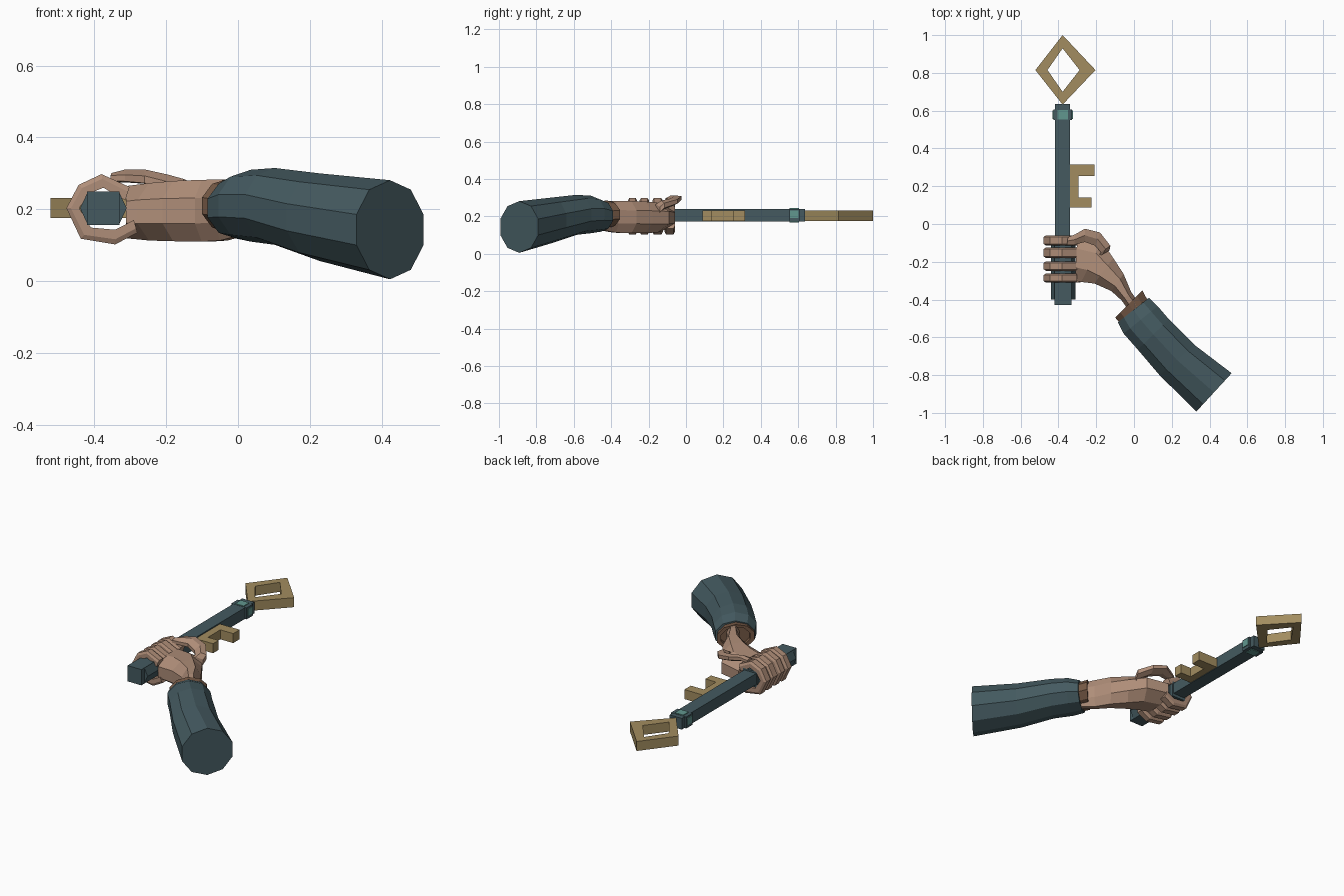
import bpy, bmesh, math
from mathutils import Vector

if "Cube" in bpy.data.objects:
    bpy.data.objects.remove(bpy.data.objects["Cube"], do_unlink=True)


def material(name, rgb):
    m = bpy.data.materials.new(name)
    m.use_nodes = True
    m.diffuse_color = (*rgb, 1)
    m.node_tree.nodes["Principled BSDF"].inputs["Base Color"].default_value = (*rgb, 1)
    return m


SKIN = material("skin", (0.43, 0.27, 0.19))
SLATE = material("slate_teal", (0.058, 0.102, 0.117))
BRONZE = material("bronze", (0.36, 0.265, 0.115))
LEATHER = material("brown_leather", (0.18, 0.10, 0.06))
GEM = material("light_teal", (0.12, 0.31, 0.275))


def finish(name, bm, mat):
    bmesh.ops.recalc_face_normals(bm, faces=bm.faces)
    mesh = bpy.data.meshes.new(name)
    bm.to_mesh(mesh)
    bm.free()
    mesh.materials.append(mat)
    ob = bpy.data.objects.new(name, mesh)
    bpy.context.collection.objects.link(ob)
    return ob


def loft(name, rings, mat, closed=False):
    """Skin a list of equal-length point rings."""
    bm = bmesh.new()
    rows = [[bm.verts.new(p) for p in ring] for ring in rings]
    pairs = list(zip(rows, rows[1:])) + ([(rows[-1], rows[0])] if closed else [])
    n = len(rows[0])
    for a, b in pairs:
        for i in range(n):
            j = (i + 1) % n
            bm.faces.new((a[i], a[j], b[j], b[i]))
    if not closed:
        bm.faces.new(rows[0])
        bm.faces.new(rows[-1])
    return finish(name, bm, mat)


def oval(left, right, z, half_z, sides, tilt=0):
    """Upright ring spanning two plan points."""
    l, r = Vector(left), Vector(right)
    mid, half = (l + r) / 2, (r - l) / 2
    angles = [math.tau * (i + 0.5) / sides for i in range(sides)]
    cm = max(math.cos(a) for a in angles)
    sm = max(math.sin(a) for a in angles)
    ring = []
    for a in angles:
        c, s = math.cos(a) / cm, math.sin(a) / sm
        p = mid + half * c
        ring.append((p.x, p.y, z + half_z * s + tilt * c))
    return ring


def prism(name, outline, z0, z1, mat):
    return loft(name, [[(x, y, z) for x, y in outline] for z in (z0, z1)], mat)


def box(name, x0, x1, y0, y1, z0, z1, mat):
    return prism(name, [(x0, y0), (x1, y0), (x1, y1), (x0, y1)], z0, z1, mat)


# Key shaft, pommel and six-sided grip
box("key_shaft", -0.417, -0.338, -0.40, 0.635, 0.173, 0.239, SLATE)
box("key_pommel", -0.42, -0.33, -0.43, -0.06, 0.156, 0.249, SLATE)
grip = [(-0.44, 0.203), (-0.42, 0.245), (-0.33, 0.245),
        (-0.31, 0.203), (-0.33, 0.16), (-0.42, 0.16)]
loft("key_grip", [[(x, y, z) for x, z in grip] for y in (-0.40, -0.08)], SLATE)

# Collar with inlaid plates on its four sides
box("key_collar", -0.427, -0.328, 0.55, 0.607, 0.172, 0.24, SLATE)
for side, z0, z1 in (("upper", 0.239, 0.244), ("lower", 0.168, 0.173)):
    box(side + "_inlay", -0.405, -0.35, 0.553, 0.604, z0, z1, GEM)
for side, x0, x1 in (("left", -0.329, -0.324), ("right", -0.431, -0.426)):
    box(side + "_inlay", x0, x1, 0.555, 0.602, 0.19, 0.23, GEM)

# Diamond bow: square section swept round four corners
LOW, HIGH = 0.176, 0.232
corners = [((-0.522, 0.815), (-0.458, 0.815)), ((-0.378, 1.0), (-0.378, 0.93)),
           ((-0.204, 0.815), (-0.288, 0.815)), ((-0.378, 0.632), (-0.378, 0.70))]
loft("key_bow", [[(*o, HIGH), (*i, HIGH), (*i, LOW), (*o, LOW)] for o, i in corners],
     BRONZE, closed=True)

# Key bit with two teeth
prism("key_bit", [(-0.345, 0.088), (-0.225, 0.088), (-0.225, 0.14), (-0.294, 0.14),
                  (-0.294, 0.255), (-0.21, 0.255), (-0.21, 0.315), (-0.345, 0.315)],
      LOW, HIGH, BRONZE)

# Sleeve and cuff lining
sleeve = [((-0.085, -0.52), (0.08, -0.39), 0.203, 0.085),
          ((-0.055, -0.58), (0.125, -0.435), 0.21, 0.10),
          ((0.02, -0.665), (0.185, -0.505), 0.208, 0.107),
          ((0.135, -0.80), (0.32, -0.64), 0.178, 0.122),
          ((0.33, -0.993), (0.517, -0.79), 0.143, 0.138)]
loft("sleeve", [oval(*s, 10) for s in sleeve], SLATE)
cuff = [((-0.07, -0.53), (0.075, -0.41), 0.205, 0.074),
        ((-0.10, -0.495), (0.045, -0.352), 0.21, 0.075),
        ((-0.082, -0.478), (0.028, -0.368), 0.21, 0.06),
        ((-0.065, -0.50), (0.045, -0.39), 0.21, 0.06)]
loft("cuff_lining", [oval(*s, 10) for s in cuff], LEATHER)

# Wrist and palm
palm = [((0.0, -0.50), (0.05, -0.45), 0.20, 0.07),
        ((-0.065, -0.405), (-0.015, -0.36), 0.198, 0.085),
        ((-0.12, -0.355), (-0.055, -0.265), 0.196, 0.086),
        ((-0.21, -0.315), (-0.11, -0.18), 0.195, 0.084),
        ((-0.28, -0.307), (-0.17, -0.09), 0.193, 0.08),
        ((-0.312, -0.30), (-0.30, -0.06), 0.192, 0.073)]
loft("palm", [oval(*s, 8) for s in palm], SKIN)

# Thumb bending over the grip
thumb = [((-0.20, -0.18), (-0.13, -0.14), 0.235, 0.03, 0),
         ((-0.175, -0.15), (-0.125, -0.115), 0.258, 0.026, 0),
         ((-0.205, -0.115), (-0.18, -0.045), 0.274, 0.022, 0.006),
         ((-0.26, -0.095), (-0.26, -0.025), 0.291, 0.02, 0.008),
         ((-0.315, -0.11), (-0.312, -0.055), 0.293, 0.018, 0.006),
         ((-0.355, -0.11), (-0.35, -0.07), 0.287, 0.014, 0)]
loft("thumb", [oval(l, r, z, h, 6, t) for l, r, z, h, t in thumb], SKIN)

# Four fingers curled round the grip: outer and inner points of the curl
curl = [((-0.28, 0.135), (-0.29, 0.17)), ((-0.342, 0.102), (-0.342, 0.143)),
        ((-0.438, 0.118), (-0.41, 0.149)), ((-0.478, 0.203), (-0.442, 0.203)),
        ((-0.444, 0.268), (-0.417, 0.243)), ((-0.38, 0.298), (-0.375, 0.26)),
        ((-0.302, 0.262), (-0.314, 0.225))]
fingers = (("index", -0.087, 0.027), ("middle", -0.152, 0.028),
           ("ring", -0.223, 0.025), ("little", -0.286, 0.024))
for name, y, w in fingers:
    rings = []
    for o, i in curl:
        o, i = Vector(o), Vector(i)
        m = o.lerp(i, 0.35)
        section = [(o, -0.7 * w), (o, 0.7 * w), (m, w), (i, w), (i, -w), (m, -w)]
        rings.append([(p.x, y + d, p.y) for p, d in section])
    loft(name + "_finger", rings, SKIN)
